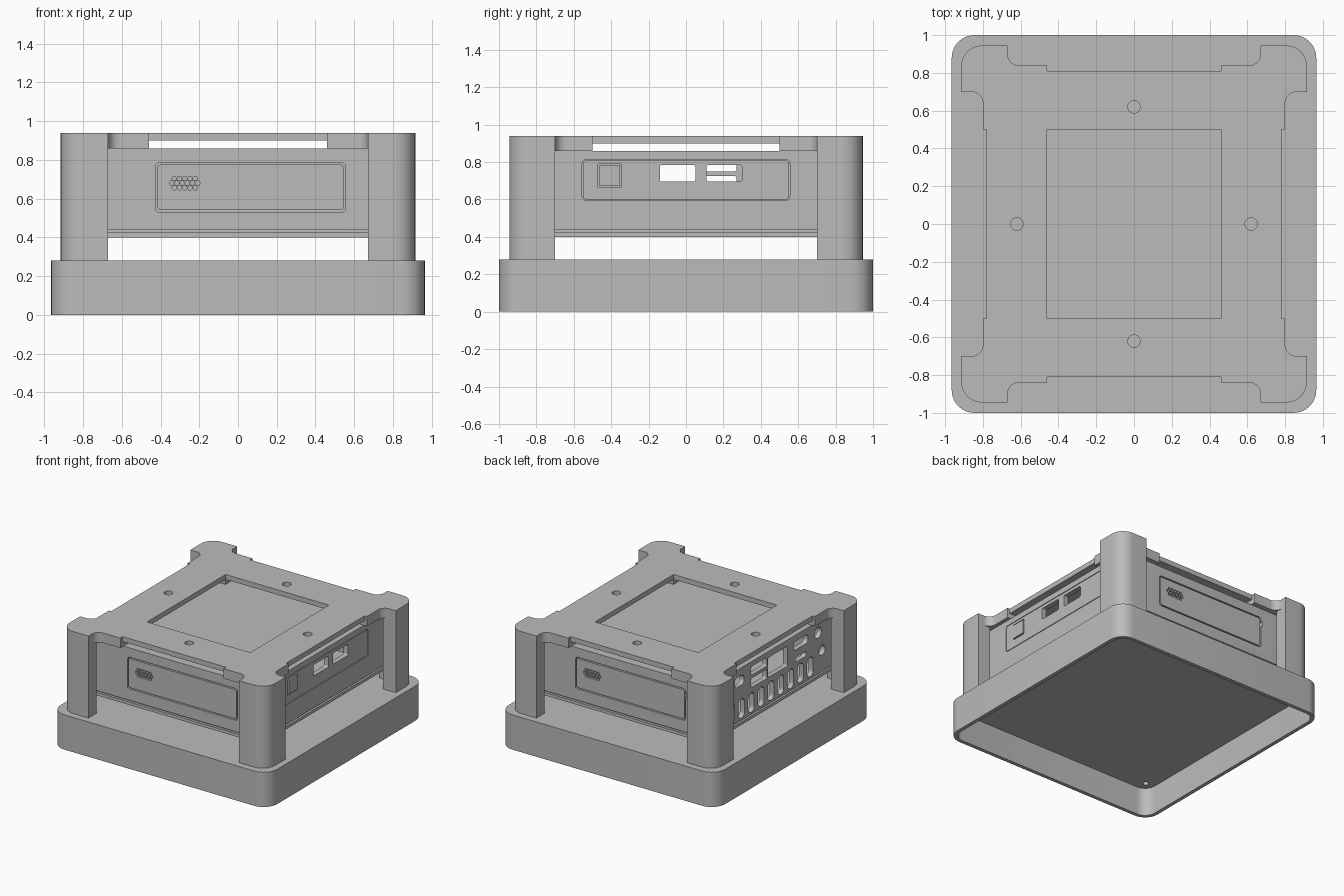
import bpy, bmesh, math

cube = bpy.data.objects.get("Cube")
if cube:
    bpy.data.objects.remove(cube, do_unlink=True)

grey = bpy.data.materials.new("plain grey")
grey.use_nodes = True
grey.diffuse_color = (0.5, 0.5, 0.5, 1)
grey.node_tree.nodes["Principled BSDF"].inputs["Base Color"].default_value = (0.5, 0.5, 0.5, 1)


def arc(cx, cy, r, start, end, steps=10):
    angles = [math.radians(start + (end - start) * i / steps) for i in range(steps + 1)]
    return [(cx + r * math.cos(a), cy + r * math.sin(a)) for a in angles]


def rounded(x0, x1, y0, y1, r, steps=8):
    pts = []
    for cx, cy, a in ((x1 - r, y1 - r, 0), (x0 + r, y1 - r, 90),
                      (x0 + r, y0 + r, 180), (x1 - r, y0 + r, 270)):
        pts += arc(cx, cy, r, a, a + 90, steps)
    return pts


def rect(x0, x1, y0, y1):
    return [(x0, y0), (x1, y0), (x1, y1), (x0, y1)]


def circle(cx, cy, r, sides=24):
    return arc(cx, cy, r, 0, 360, sides)[:-1]


def prism(name, outline, lo, hi, axis="z"):
    """Extrude a 2D outline between lo and hi along the given axis."""
    place = {"z": lambda u, v, w: (u, v, w), "y": lambda u, v, w: (u, w, v),
             "x": lambda u, v, w: (w, u, v)}[axis]
    bm = bmesh.new()
    rings = [[bm.verts.new(place(u, v, w)) for u, v in outline] for w in (lo, hi)]
    bm.faces.new(rings[0])
    bm.faces.new(rings[1])
    n = len(outline)
    for i in range(n):
        j = (i + 1) % n
        bm.faces.new((rings[0][i], rings[0][j], rings[1][j], rings[1][i]))
    bmesh.ops.recalc_face_normals(bm, faces=bm.faces)
    mesh = bpy.data.meshes.new(name)
    bm.to_mesh(mesh)
    bm.free()
    mesh.materials.append(grey)
    obj = bpy.data.objects.new(name, mesh)
    bpy.context.scene.collection.objects.link(obj)
    return obj


def combine(obj, others, operation="DIFFERENCE"):
    """Apply booleans one by one and remove the helper solids."""
    for other in others:
        other.hide_render = True
        mod = obj.modifiers.new("cut", "BOOLEAN")
        mod.operation, mod.solver, mod.object = operation, "EXACT", other
        bpy.context.view_layer.update()
        result = bpy.data.meshes.new_from_object(
            obj.evaluated_get(bpy.context.evaluated_depsgraph_get()))
        obj.modifiers.clear()
        obj.data = result
        bpy.data.objects.remove(other, do_unlink=True)
    return obj


QUADRANTS = ((1, 1), (-1, 1), (-1, -1), (1, -1))


def cut(outline, lo, hi, axis="z"):
    return prism("cutter", outline, lo, hi, axis)


# Hollow base, open underneath, with a screw hole under each post
base = prism("base_tray", rounded(-0.965, 0.965, -1, 1, 0.12), 0, 0.28)
combine(base, [cut(rounded(-0.935, 0.935, -0.97, 0.97, 0.09), -0.1, 0.23)])
combine(base, [cut(circle(sx * 0.86, sy * 0.89, 0.022), 0.1, 0.4) for sx, sy in QUADRANTS])

# Top frame outline: one quarter, mirrored around
quarter = [(0.78, 0.5), (0.80, 0.5)] + arc(0.86, 0.64, 0.06, 180, 90)
quarter += [(0.915, 0.70)] + arc(0.805, 0.835, 0.11, 0, 90) + [(0.67, 0.945)]
quarter += arc(0.61, 0.90, 0.06, 0, -90) + [(0.46, 0.84), (0.46, 0.81)]
outline = []
for sx, sy in QUADRANTS:
    pts = [(x * sx, y * sy) for x, y in quarter]
    outline += pts if sx * sy > 0 else pts[::-1]
frame = prism("top_frame_and_posts", outline, 0.86, 0.94)

# L-shaped corner posts
leg = [(0.80, 0.70), (0.915, 0.70)] + arc(0.805, 0.835, 0.11, 0, 90)
leg += [(0.67, 0.945), (0.67, 0.84), (0.80, 0.84)]
legs = [prism("post", [(x * sx, y * sy) for x, y in leg], 0.28, 0.86) for sx, sy in QUADRANTS]
combine(frame, legs, "UNION")

# Crossing air channels, centre window and mounting holes
combine(frame, [cut(rect(-0.46, 0.46, -1.2, 1.2), 0.8, 0.90),
                cut(rect(-1.2, 1.2, -0.5, 0.5), 0.8, 0.90),
                cut(rect(-0.46, 0.46, -0.5, 0.5), 0.85, 1.0)])
combine(frame, [cut(circle(x, y, 0.033), 0.85, 1.0)
                for x, y in ((0, 0.62), (0, -0.62), (0.62, 0), (-0.62, 0))])
combine(frame, [cut(circle(sx * 0.86, sy * 0.89, 0.022), 0.2, 0.5) for sx, sy in QUADRANTS])

# Hung case: hollow shell, seam and floor
shell = prism("case_shell", rounded(-0.77, 0.77, -0.80, 0.80, 0.04), 0.438, 0.86)
combine(shell, [cut(rect(-0.73, 0.73, -0.76, 0.76), 0.3, 0.82)])
prism("case_seam", rounded(-0.75, 0.75, -0.78, 0.78, 0.03), 0.415, 0.445)
prism("case_floor", rounded(-0.77, 0.77, -0.80, 0.80, 0.04), 0.40, 0.424)

# Front and back panels: inset plates with a small honeycomb grille
for name, s in (("front_panel", -1), ("back_panel", 1)):
    def span(depth_a, depth_b):
        return sorted((s * depth_a, s * depth_b))

    def side(x0, x1):
        return sorted((-s * x0, -s * x1))

    combine(shell, [cut(rounded(*side(-0.425, 0.555), 0.53, 0.785, 0.02), *span(0.78, 0.9), "y")])
    panel = prism(name, rounded(*side(-0.415, 0.545), 0.54, 0.775, 0.015), *span(0.775, 0.80), "y")
    for row, count in ((-1, 5), (0, 6), (1, 5)):
        for i in range(count):
            x = -s * (-0.275 + (i - (count - 1) / 2) * 0.027)
            hexagon = circle(x, 0.68 + row * 0.0235, 0.0125, 6)
            for part in (panel, shell):
                combine(part, [cut(hexagon, *span(0.7, 0.9), "y")])

# Small port on the back
combine(shell, [cut(rounded(-0.57, -0.47, 0.71, 0.755, 0.012), 0.7, 0.9, "y")])

# Right panel: thin inset outline, two open slots and a square button
SLOTS = ((-0.14, 0.05), (0.11, 0.30))
combine(shell, [cut(rounded(-0.555, 0.555, 0.595, 0.815, 0.025), 0.755, 0.9, "x")])
side_panel = prism("side_panel", rounded(-0.55, 0.55, 0.60, 0.81, 0.02), 0.75, 0.77, "x")
for y0, y1 in SLOTS:
    for part in (side_panel, shell):
        combine(part, [cut(rounded(y0, y1, 0.695, 0.785, 0.012), 0.7, 0.9, "x")])
combine(side_panel, [cut(rect(-0.47, -0.345, 0.665, 0.79), 0.76, 0.9, "x")])
prism("power_button", rect(-0.462, -0.353, 0.673, 0.782), 0.757, 0.776, "x")

# Left side: vents along the bottom and a cluster of ports above
holes = [rounded(y - 0.038, y + 0.038, 0.455, 0.61, 0.035)
         for y in (0.52 - 0.125 * i for i in range(9))]
holes += [rounded(0.07, 0.27, 0.65, 0.725, 0.01), rounded(0.07, 0.27, 0.75, 0.82, 0.01),
          rounded(-0.19, 0.055, 0.65, 0.81, 0.01), rounded(-0.45, -0.27, 0.74, 0.81, 0.025),
          rounded(-0.43, -0.29, 0.64, 0.68, 0.018), rounded(0.36, 0.48, 0.72, 0.80, 0.035),
          circle(-0.58, 0.77, 0.045), circle(-0.63, 0.61, 0.04)]
combine(shell, [cut(h, -0.9, -0.7, "x") for h in holes])

# Smooth the rounded corners, keep edges sharp
bpy.ops.object.select_all(action="DESELECT")
for obj in bpy.context.scene.collection.objects:
    if obj.type == "MESH":
        obj.select_set(True)
        bpy.context.view_layer.objects.active = obj
bpy.ops.object.shade_smooth_by_angle(angle=math.radians(30))
